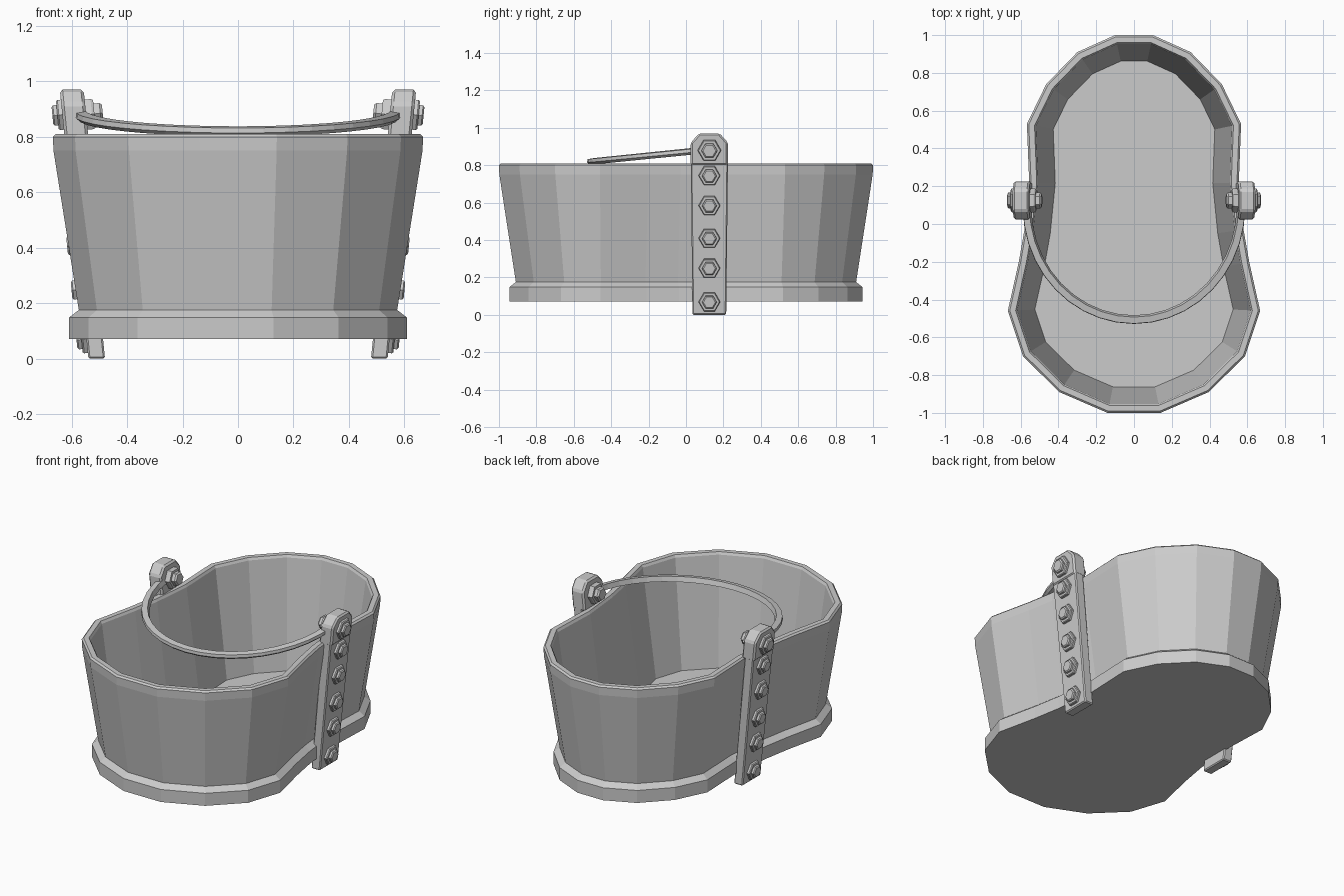
import bpy, bmesh, math
from mathutils import Vector

if "Cube" in bpy.data.objects:
    bpy.data.objects.remove(bpy.data.objects["Cube"])

# right half of the rim outline, back to front
HALF = [(0.10, 1.0), (0.30, 0.91), (0.465, 0.74), (0.567, 0.53), (0.555, 0.22),
        (0.58, -0.03), (0.61, -0.2), (0.668, -0.46), (0.588, -0.70), (0.395, -0.89), (0.14, -1.0)]
OUTLINE = [Vector(p) for p in HALF] + [Vector((-x, y)) for x, y in reversed(HALF)]


def ring(inset, z):
    """Rim outline moved inwards by a mitred inset, at height z."""
    pts, n = [], len(OUTLINE)
    for i, p in enumerate(OUTLINE):
        d1 = (p - OUTLINE[i - 1]).normalized()
        d2 = (OUTLINE[(i + 1) % n] - p).normalized()
        n1, n2 = Vector((d1.y, -d1.x)), Vector((d2.y, -d2.x))
        q = p + (n1 + n2) * (inset / (1 + n1.dot(n2)))
        pts.append(Vector((q.x, q.y, z)))
    return pts


def loft(name, rings, mirror=False, bevel=0):
    """Skin equal-length rings and cap both ends."""
    bm = bmesh.new()
    rows = [[bm.verts.new(p) for p in r] for r in rings]
    n = len(rows[0])
    for a, b in zip(rows, rows[1:]):
        for i in range(n):
            j = (i + 1) % n
            bm.faces.new((a[i], a[j], b[j], b[i]))
    bm.faces.new(rows[0][::-1])
    bm.faces.new(rows[-1])
    bmesh.ops.recalc_face_normals(bm, faces=bm.faces)
    me = bpy.data.meshes.new(name)
    bm.to_mesh(me)
    bm.free()
    ob = bpy.data.objects.new(name, me)
    bpy.context.collection.objects.link(ob)
    if bevel:
        mod = ob.modifiers.new("bevel", "BEVEL")
        mod.width, mod.segments = bevel, 1
    if mirror:
        ob.modifiers.new("mirror", "MIRROR")
    return ob


# detect whether the mitre runs inwards for this winding
SIGN = 1 if ring(0.1, 0)[0].y < 1 else -1


def inset(d, z):
    return ring(SIGN * d, z)


# tub wall, with a small chamfer on the rim and the inner floor
loft("bucket_wall", [inset(0.10, 0.10), inset(0.091, 0.17), inset(0.002, 0.75), inset(0.0, 0.80),
                     inset(0.010, 0.81), inset(0.040, 0.81), inset(0.048, 0.795), inset(0.138, 0.13)])
# base band
loft("base_band", [inset(0.056, 0.07), inset(0.056, 0.148), inset(0.09, 0.175), inset(0.12, 0.12)][:3]
     + [inset(0.11, 0.12)])

# leaning side straps
LEAN = 0.1
YC = 0.125


def face_x(z):
    return 0.54 + LEAN * z


strap = [(-0.09, 0.0), (0.09, 0.0), (0.10, 0.86), (-0.10, 0.86)]
loft("side_strap", [[Vector((face_x(z) + o, YC + y, z)) for y, z in strap] for o in (-0.06, 0)],
     mirror=True, bevel=0.006)

# strap heads that stand above the rim
head = [(-0.1, 0.80), (0.1, 0.80), (0.1, 0.92), (0.055, 0.97), (-0.055, 0.97), (-0.1, 0.92)]
loft("strap_head", [[Vector((face_x(z) + o, YC + y, z)) for y, z in head] for o in (-0.08, 0.006)],
     mirror=True, bevel=0.01)

# hexagonal bolts with a washer and a nut
AXIS = Vector((LEAN, 0, 1)).normalized()
OUT = Vector((1, 0, -LEAN)).normalized()


def bolt(name, centre, direction, r, h):
    steps = [(r, -0.01), (r, h * 0.35), (r * 0.92, h * 0.5), (r * 0.68, h * 0.5),
             (r * 0.68, h * 0.85), (r * 0.55, h)]
    rings = []
    for rad, d in steps:
        rings.append([centre + direction * d + Vector((0, 1, 0)) * rad * math.cos(k * math.pi / 3)
                      + AXIS * rad * math.sin(k * math.pi / 3) for k in range(6)])
    loft(name, rings, mirror=True)


for i, z in enumerate((0.07, 0.25, 0.41, 0.585, 0.745)):
    bolt(f"strap_bolt_{i + 1}", Vector((face_x(z), YC, z)), OUT, 0.058, 0.036)
bolt("pivot_bolt_outer", Vector((face_x(0.88) + 0.006, YC, 0.88)), OUT, 0.063, 0.036)
bolt("pivot_bolt_inner", Vector((face_x(0.88) - 0.08, YC, 0.88)), -OUT, 0.063, 0.06)

# bail handle resting towards the front
rings = []
for k in range(21):
    t = math.pi * k / 20
    c, s = math.cos(t), math.sin(t)
    z = 0.88 - 0.06 * s
    nrm = Vector((c, -s, 0))
    p = Vector((0.565 * c, 0.09 - 0.595 * s, z))
    rings.append([p + nrm * a + Vector((0, 0, b)) for a, b in
                  ((-0.022, -0.012), (0.010, -0.018), (0.024, -0.006), (0.022, 0.012), (-0.012, 0.018))])
loft("handle", rings)
